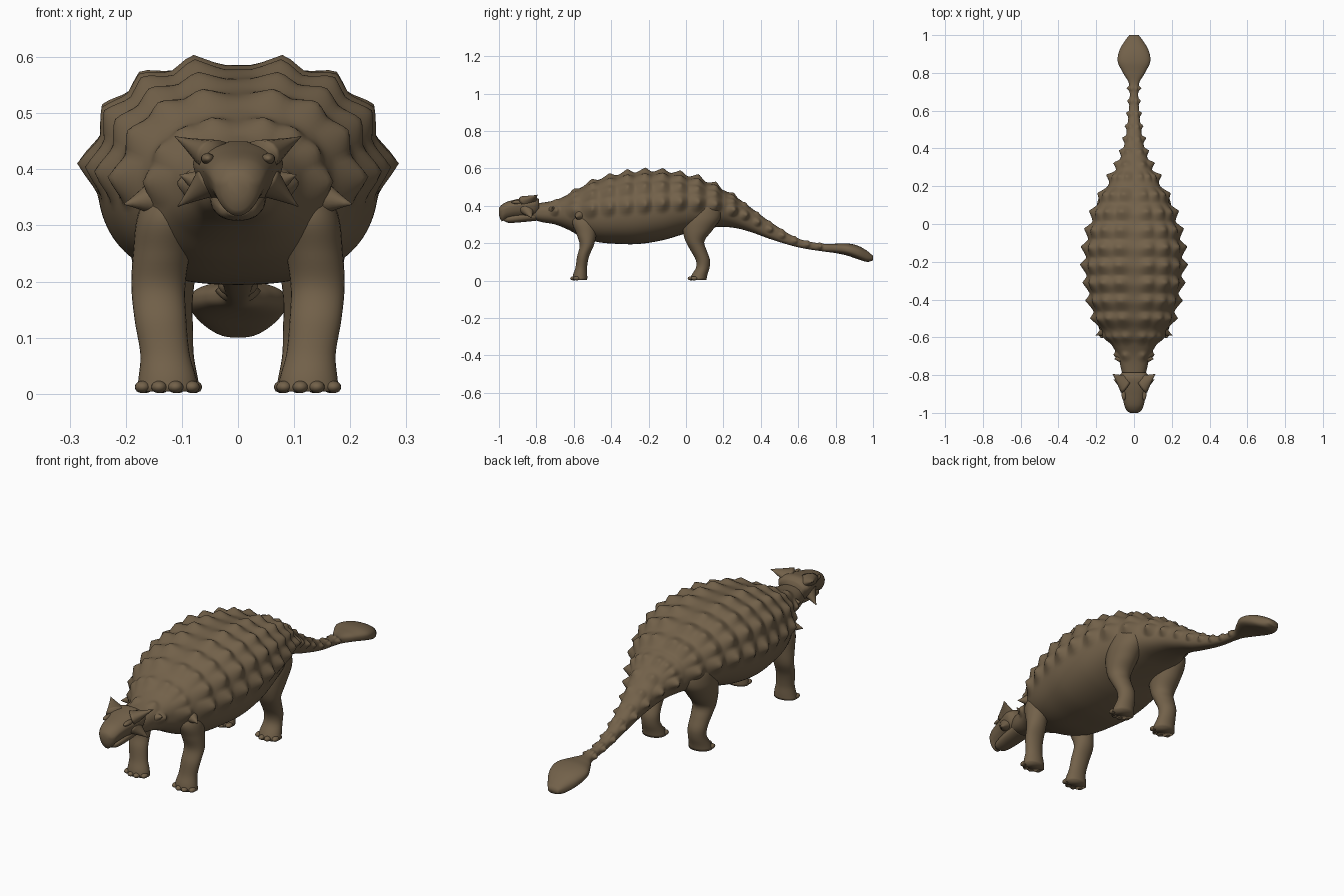
import bpy, bmesh, math, random
from mathutils import Vector

default_cube = bpy.data.objects.get("Cube")
if default_cube:
    bpy.data.objects.remove(default_cube, do_unlink=True)
random.seed(4)

# One earthy hide colour for the whole animal
hide = bpy.data.materials.new("brown_hide")
hide.use_nodes = True
colour = (0.17, 0.12, 0.068, 1)
hide.diffuse_color = colour
shader = next(n for n in hide.node_tree.nodes if n.type == "BSDF_PRINCIPLED")
shader.inputs["Base Color"].default_value = colour
shader.inputs["Roughness"].default_value = 0.8


def finish(name, bm):
    bmesh.ops.recalc_face_normals(bm, faces=bm.faces)
    mesh = bpy.data.meshes.new(name)
    bm.to_mesh(mesh)
    bm.free()
    mesh.materials.append(hide)
    for poly in mesh.polygons:
        poly.use_smooth = True
    obj = bpy.data.objects.new(name, mesh)
    bpy.context.collection.objects.link(obj)


def tube(name, rings):
    """Skin a list of closed rings and cap both ends."""
    bm = bmesh.new()
    loops = [[bm.verts.new(p) for p in ring] for ring in rings]
    n = len(loops[0])
    for a, b in zip(loops, loops[1:]):
        for i in range(n):
            j = (i + 1) % n
            bm.faces.new((a[i], a[j], b[j], b[i]))
    bm.faces.new(loops[0])
    bm.faces.new(loops[-1])
    finish(name, bm)


def spline(stations, key):
    """Smoothly interpolate station values at the given key (first column)."""
    last = len(stations) - 1
    i = max(k for k in range(last) if stations[k][0] <= key or k == 0)
    a, b = stations[i], stations[i + 1]
    before, after = stations[max(i - 1, 0)], stations[min(i + 2, last)]
    span = b[0] - a[0]
    t = (key - a[0]) / span
    out = []
    for c in range(1, len(a)):
        m0 = (b[c] - before[c]) / (b[0] - before[0]) * span
        m1 = (after[c] - a[c]) / (after[0] - a[0]) * span
        out.append((2*t**3 - 3*t**2 + 1) * a[c] + (t**3 - 2*t**2 + t) * m0
                   + (3*t**2 - 2*t**3) * b[c] + (t**3 - t**2) * m1)
    return out


def keys(stations, count):
    lo, hi = stations[0][0], stations[-1][0]
    return [lo + (hi - lo) * i / count for i in range(count + 1)]


def circle(count):
    return [2 * math.pi * i / count for i in range(count)]


def power(v, e):
    return math.copysign(abs(v) ** e, v)


def section(y, values, angle, taper=0.0):
    """Point on a rounded-box section given bottom, top and half width."""
    bottom, top, half = values
    c, s = math.cos(angle), math.sin(angle)
    e = 0.84 if s > 0 else 0.8
    x = half * power(c, e) * (1 + taper * min(s, 0.3))
    return Vector((x, y, (bottom + top) / 2 + (top - bottom) / 2 * power(s, e)))


# Neck, trunk, tail and club: y, bottom, top, half width
BODY = [
    (-0.85, 0.34, 0.41, 0.04), (-0.78, 0.315, 0.415, 0.065), (-0.7, 0.3, 0.43, 0.085),
    (-0.63, 0.272, 0.46, 0.125), (-0.56, 0.235, 0.5, 0.172), (-0.47, 0.206, 0.54, 0.21),
    (-0.36, 0.196, 0.568, 0.235), (-0.25, 0.196, 0.582, 0.25), (-0.12, 0.217, 0.583, 0.246),
    (0, 0.252, 0.562, 0.222), (0.1, 0.275, 0.532, 0.19), (0.18, 0.287, 0.495, 0.15),
    (0.27, 0.28, 0.445, 0.103), (0.36, 0.255, 0.38, 0.068), (0.45, 0.222, 0.314, 0.045),
    (0.6, 0.178, 0.225, 0.027), (0.74, 0.155, 0.196, 0.026), (0.8, 0.147, 0.197, 0.058),
    (0.86, 0.134, 0.199, 0.086), (0.92, 0.114, 0.186, 0.077), (0.97, 0.1, 0.158, 0.048),
    (1, 0.108, 0.132, 0.025),
]
STEP = 0.095
FIRST_ROW = -0.7

# Armour spikes: rows of four per side, thinning to two on the tail
spikes = []
y = FIRST_ROW
while y < 0.76:
    values = spline(BODY, y)
    half = values[2]
    columns = (3, 30, 54, 76) if half > 0.1 else (5, 62)
    for deg in columns:
        centre = section(y, values, math.radians(deg))
        radius = min(0.056, 0.24 * half + 0.013)
        height = radius * (0.64 if deg < 10 else 0.45) * random.uniform(0.85, 1.1)
        if half < 0.12 and deg < 10:
            height *= 1.4
        spikes.append((centre, radius, height))
    y += STEP if y < 0.2 else STEP * 0.7


def armour(p, s):
    """Outward offset of the hide: spikes plus shallow cross bands."""
    q = Vector((abs(p.x), p.y, p.z))
    lift = 0
    for centre, radius, height in spikes:
        if abs(q.y - centre.y) < radius:
            d = (q - centre).length / radius
            if d < 1:
                lift = max(lift, height * (1 - d) ** 1.4)
    band = 0
    if -0.62 < p.y < 0.2 and s > 0:
        band = 0.002 * min(1, 3 * s) * math.cos(2 * math.pi * (p.y - FIRST_ROW) / STEP)
    return lift, band


rings = []
for y in keys(BODY, 240):
    values = spline(BODY, y)
    ring = []
    for angle in circle(108):
        p = section(y, values, angle)
        lift, band = armour(p, math.sin(angle))
        out = Vector((math.cos(angle), 0, math.sin(angle)))
        ring.append(p + out * (lift + band) + Vector((0, 0.3 * lift, 0)))
    rings.append(ring)
tube("armoured_body", rings)

# Skull with beak, and lower jaw
SKULL = [
    (-1, 0.35, 0.388, 0.02), (-0.988, 0.318, 0.403, 0.036), (-0.96, 0.328, 0.42, 0.048),
    (-0.9, 0.334, 0.436, 0.06), (-0.85, 0.33, 0.446, 0.072), (-0.81, 0.335, 0.449, 0.075),
    (-0.785, 0.35, 0.435, 0.06),
]
JAW = [
    (-0.972, 0.318, 0.33, 0.016), (-0.95, 0.309, 0.345, 0.034), (-0.88, 0.312, 0.36, 0.046),
    (-0.8, 0.32, 0.37, 0.05),
]
for name, stations, taper in (("skull", SKULL, 0.35), ("lower_jaw", JAW, 0.1)):
    tube(name, [[section(y, spline(stations, y), a, taper) for a in circle(40)]
                for y in keys(stations, 30)])


def horn(name, base, tip, width, depth):
    """Tapered horn with an oval root; depth runs along the animal."""
    base, tip = Vector(base), Vector(tip)
    axis = (tip - base).normalized()
    u = axis.cross(Vector((0, 1, 0))).normalized()
    v = axis.cross(u)
    rings = []
    for k in range(9):
        t = k / 8
        r = 0.03 + 0.97 * (1 - t) ** 1.1
        rings.append([base.lerp(tip, t) + u * (width * r * math.cos(a)) + v * (depth * r * math.sin(a))
                      for a in circle(16)])
    tube(name, rings)


def ball(name, centre, size):
    bm = bmesh.new()
    bmesh.ops.create_uvsphere(bm, u_segments=16, v_segments=10, radius=1)
    for vert in bm.verts:
        vert.co = Vector(centre) + Vector([a * b for a, b in zip(vert.co, size)])
    finish(name, bm)


# Legs: z, x, y, half width, half depth
FRONT_LEG = [
    (0.004, 0.126, -0.568, 0.055, 0.04), (0.03, 0.126, -0.566, 0.051, 0.038),
    (0.07, 0.13, -0.56, 0.044, 0.031), (0.13, 0.138, -0.55, 0.046, 0.032),
    (0.19, 0.142, -0.53, 0.048, 0.038), (0.25, 0.136, -0.533, 0.051, 0.053),
    (0.32, 0.122, -0.54, 0.056, 0.068), (0.4, 0.09, -0.52, 0.05, 0.05),
]
REAR_LEG = [
    (0.004, 0.122, 0.064, 0.055, 0.045), (0.03, 0.122, 0.072, 0.05, 0.042),
    (0.07, 0.122, 0.09, 0.043, 0.036), (0.11, 0.124, 0.09, 0.044, 0.038),
    (0.16, 0.128, 0.068, 0.047, 0.043), (0.21, 0.13, 0.048, 0.054, 0.05),
    (0.27, 0.13, 0.062, 0.064, 0.08), (0.34, 0.125, 0.085, 0.072, 0.102),
    (0.42, 0.105, 0.09, 0.07, 0.09), (0.48, 0.07, 0.09, 0.035, 0.04),
]


def leg(name, stations, side):
    rings = []
    for z in keys(stations, 40):
        x, y, rx, ry = spline(stations, z)
        rings.append([(side * (x + rx * math.cos(a)), y + ry * math.sin(a), z) for a in circle(28)])
    tube(name, rings)
    _, x, y, rx, ry = stations[0]
    for k in range(4):
        across = (k - 1.5) / 1.5
        ball(f"{name}_toe_{k + 1}",
             (side * (x + across * rx * 0.8), y - ry * (0.85 - 0.42 * across ** 2), 0.012),
             (0.014, 0.019, 0.011))


# Paired parts
for side, label in ((1, "left"), (-1, "right")):
    leg(label + "_front_leg", FRONT_LEG, side)
    leg(label + "_rear_leg", REAR_LEG, side)
    horn(label + "_crown_horn", (side * 0.04, -0.848, 0.42), (side * 0.112, -0.795, 0.458), 0.033, 0.055)
    horn(label + "_cheek_horn", (side * 0.045, -0.85, 0.383), (side * 0.107, -0.825, 0.334), 0.034, 0.042)
    horn(label + "_shoulder_spike", (side * 0.115, -0.55, 0.355), (side * 0.202, -0.59, 0.338), 0.055, 0.055)
    horn(label + "_neck_spike", (side * 0.06, -0.71, 0.375), (side * 0.104, -0.715, 0.39), 0.03, 0.035)
    ball(label + "_brow", (side * 0.054, -0.9, 0.419), (0.012, 0.034, 0.01))
    ball(label + "_eye", (side * 0.057, -0.9, 0.399), (0.006, 0.01, 0.008))
